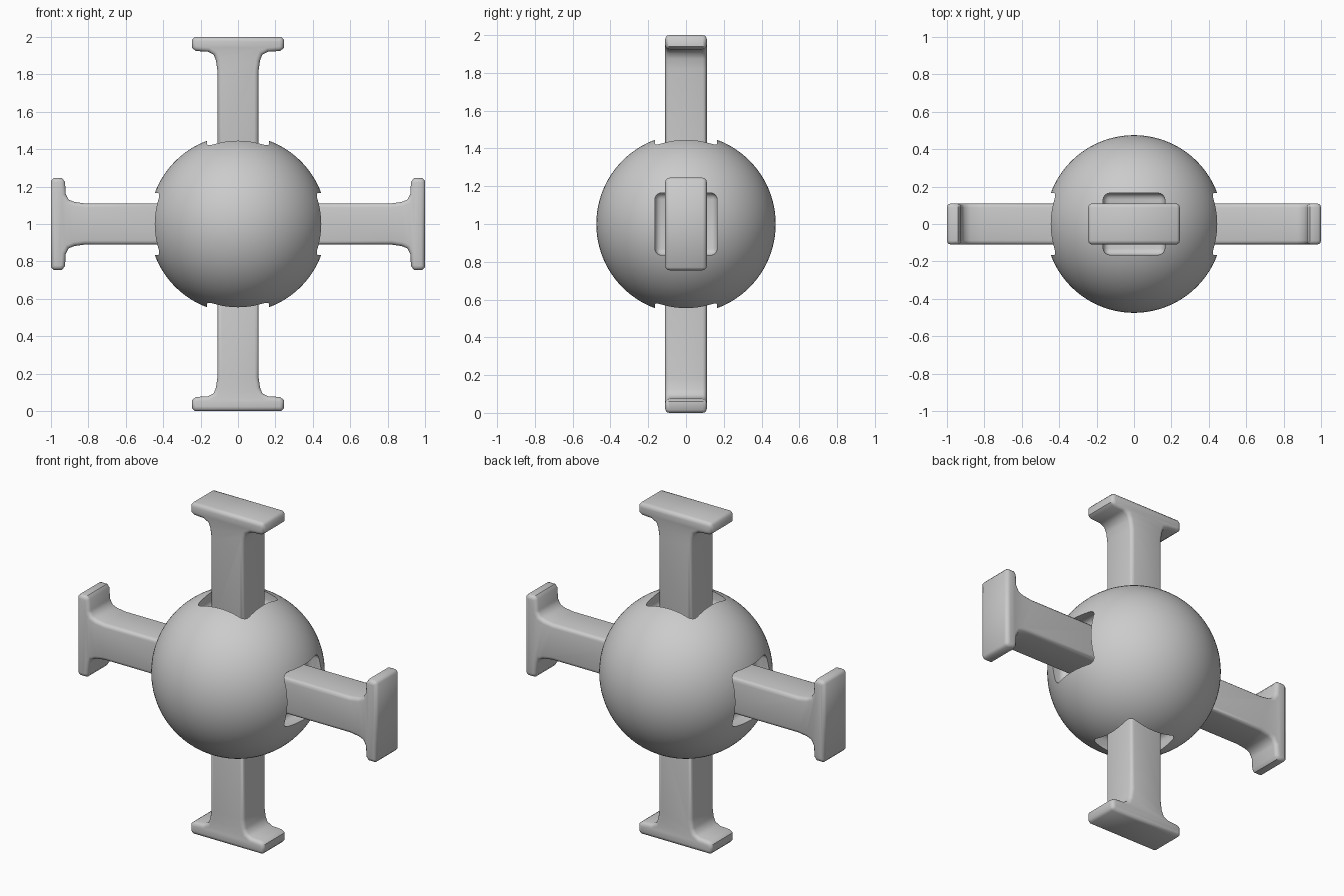
import bpy, bmesh
from math import pi, radians
from mathutils import Matrix, Vector

if "Cube" in bpy.data.objects:
    bpy.data.objects.remove(bpy.data.objects["Cube"])

CENTRE = Vector((0, 0, 1))


def finish(bm, name):
    bmesh.ops.recalc_face_normals(bm, faces=bm.faces[:])
    me = bpy.data.meshes.new(name)
    bm.to_mesh(me)
    bm.free()
    ob = bpy.data.objects.new(name, me)
    bpy.context.collection.objects.link(ob)
    return ob


def activate(ob):
    bpy.ops.object.select_all(action='DESELECT')
    ob.select_set(True)
    bpy.context.view_layer.objects.active = ob


def smooth(ob, angle=40):
    activate(ob)
    bpy.ops.object.shade_smooth_by_angle(angle=radians(angle))


def spoke_matrix(i):
    return Matrix.Translation(CENTRE) @ Matrix.Rotation(i * pi / 2, 4, 'Y')


# central ball
bm = bmesh.new()
bmesh.ops.create_uvsphere(bm, u_segments=96, v_segments=48, radius=0.475,
                          matrix=Matrix.Translation(CENTRE))
ball = finish(bm, "ball")

# square pockets cut where each arm enters, with rounded inner edges
for i in range(4):
    bm = bmesh.new()
    bmesh.ops.create_cube(bm, size=1, matrix=spoke_matrix(i)
                          @ Matrix.Translation((0, 0, 0.51))
                          @ Matrix.Diagonal((0.33, 0.33, 0.3, 1)))
    bmesh.ops.bevel(bm, geom=bm.edges[:], offset=0.035, segments=4,
                    profile=0.5, affect='EDGES')
    cutter = finish(bm, "pocket_cutter")
    cutter.hide_render = True
    mod = ball.modifiers.new("pocket", 'BOOLEAN')
    mod.operation = 'DIFFERENCE'
    mod.solver = 'EXACT'
    mod.object = cutter
    activate(ball)
    bpy.ops.object.modifier_apply(modifier=mod.name)
    bpy.data.objects.remove(cutter)
smooth(ball, 35)

# half profile of a T-ended arm: (sideways, distance from centre)
HALF = [(0.11, 0.3), (0.11, 0.82), (0.118, 0.875), (0.13, 0.905),
        (0.16, 0.921), (0.225, 0.925), (0.245, 0.94), (0.245, 0.985),
        (0.23, 1.0)]
PROFILE = HALF + [(-x, z) for x, z in reversed(HALF)]

for i, name in enumerate(("top_arm", "right_arm", "bottom_arm", "left_arm")):
    bm = bmesh.new()
    face = bm.faces.new([bm.verts.new((x, -0.11, z)) for x, z in PROFILE])
    ext = bmesh.ops.extrude_face_region(bm, geom=[face])
    verts = [v for v in ext['geom'] if isinstance(v, bmesh.types.BMVert)]
    bmesh.ops.translate(bm, verts=verts, vec=(0, 0.22, 0))
    bmesh.ops.recalc_face_normals(bm, faces=bm.faces[:])
    # round the front and back rims
    rims = [e for e in bm.edges
            if abs(e.verts[0].co.y - e.verts[1].co.y) < 1e-5]
    bmesh.ops.bevel(bm, geom=rims, offset=0.022, segments=3, profile=0.5,
                    affect='EDGES', clamp_overlap=True)
    bm.transform(spoke_matrix(i))
    smooth(finish(bm, name), 50)
